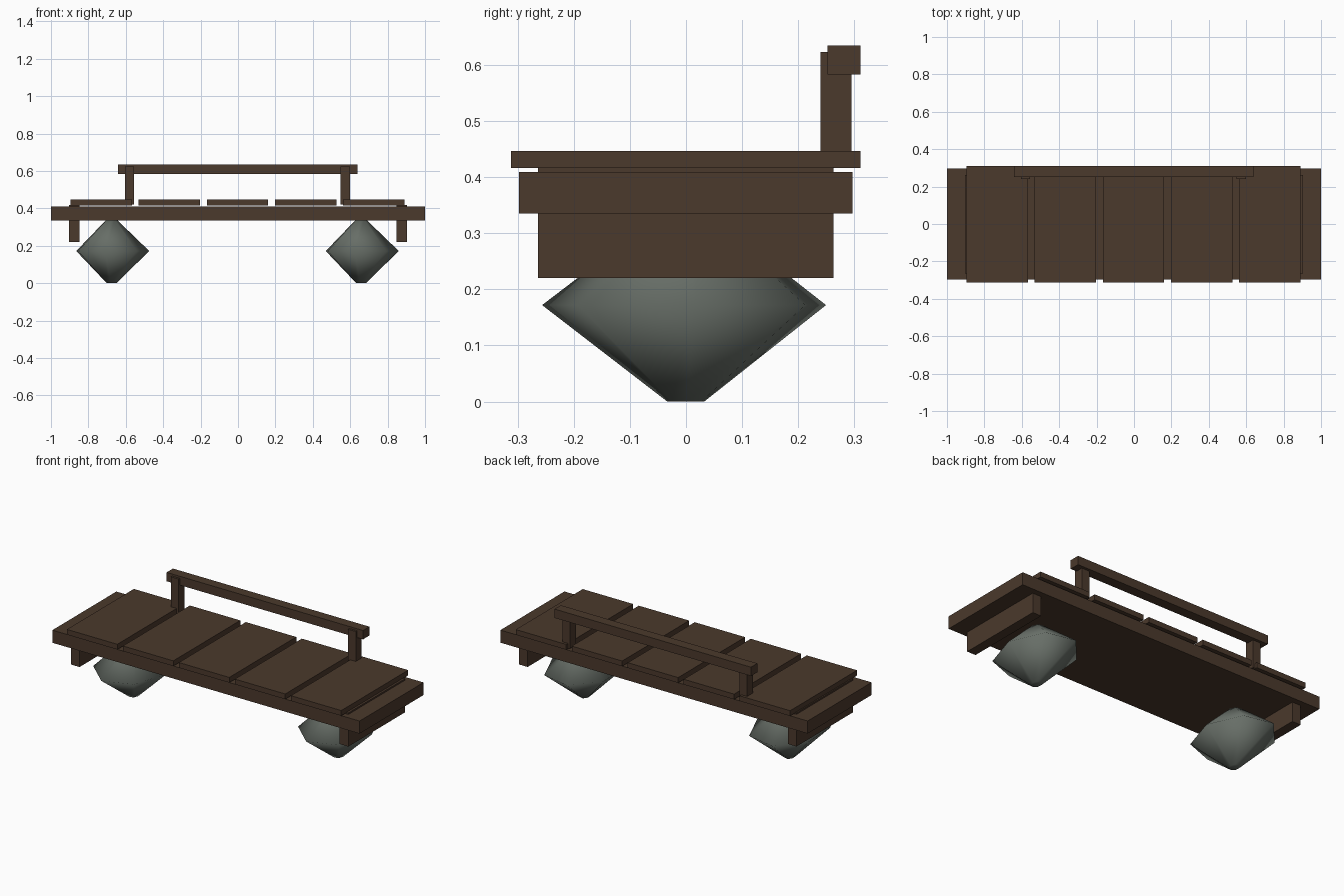
import bpy, bmesh, math

if "Cube" in bpy.data.objects:
    bpy.data.objects.remove(bpy.data.objects["Cube"])


def material(name, rgb):
    m = bpy.data.materials.new(name)
    m.diffuse_color = (*rgb, 1.0)
    m.use_nodes = True
    m.node_tree.nodes["Principled BSDF"].inputs["Base Color"].default_value = m.diffuse_color
    return m


WOOD = material("dark_wood", (0.070, 0.041, 0.025))
STONE = material("grey_stone", (0.135, 0.155, 0.135))


def finish(name, bm, mat):
    bmesh.ops.recalc_face_normals(bm, faces=bm.faces)
    me = bpy.data.meshes.new(name)
    bm.to_mesh(me)
    bm.free()
    me.materials.append(mat)
    ob = bpy.data.objects.new(name, me)
    bpy.context.collection.objects.link(ob)
    return ob


def box(name, x, y, z):
    """Box from (min, max) ranges on each axis."""
    bm = bmesh.new()
    bmesh.ops.create_cube(bm, size=1)
    for v in bm.verts:
        v.co = [r[0] if c < 0 else r[1] for c, r in zip(v.co, (x, y, z))]
    return finish(name, bm, WOOD)


def boulder(name, cx):
    """Seven-sided double cone with blunted tips, smooth shaded."""
    bm = bmesh.new()
    rings = []
    for z, s in ((0.0, 0.13), (0.172, 1.0), (0.342, 0.13)):
        ring = []
        for i in range(7):
            a = math.radians(3.4) + i * math.tau / 7
            ring.append(bm.verts.new((cx + 0.203 * s * math.cos(a),
                                      0.26 * s * math.sin(a), z)))
        rings.append(ring)
    for lo, hi in zip(rings, rings[1:]):
        for i in range(7):
            j = (i + 1) % 7
            bm.faces.new((lo[i], lo[j], hi[j], hi[i]))
    bm.faces.new(rings[0][::-1])
    bm.faces.new(rings[-1])
    for f in bm.faces:
        f.smooth = True
    return finish(name, bm, STONE)


# Seat base board
box("base_board", (-1, 1), (-0.298, 0.297), (0.335, 0.409))

# Five seat slats
for i in range(5):
    c = -0.0025 + (i - 2) * 0.3645
    box(f"seat_slat_{i + 1}", (c - 0.164, c + 0.164), (-0.312, 0.311), (0.416, 0.447))

# End cleats, backrest posts and boulder feet
for side, s in (("left", -1), ("right", 1)):
    c = s * 0.875
    box(f"{side}_end_cleat", (c - 0.028, c + 0.028), (-0.264, 0.263), (0.22, 0.418))
    c = s * 0.577 - 0.003
    box(f"{side}_back_post", (c - 0.025, c + 0.025), (0.24, 0.295), (0.42, 0.623))
    boulder(f"{side}_boulder", s * 0.667 - 0.01)

# Backrest rail
box("back_rail", (-0.641, 0.638), (0.252, 0.311), (0.583, 0.635))
